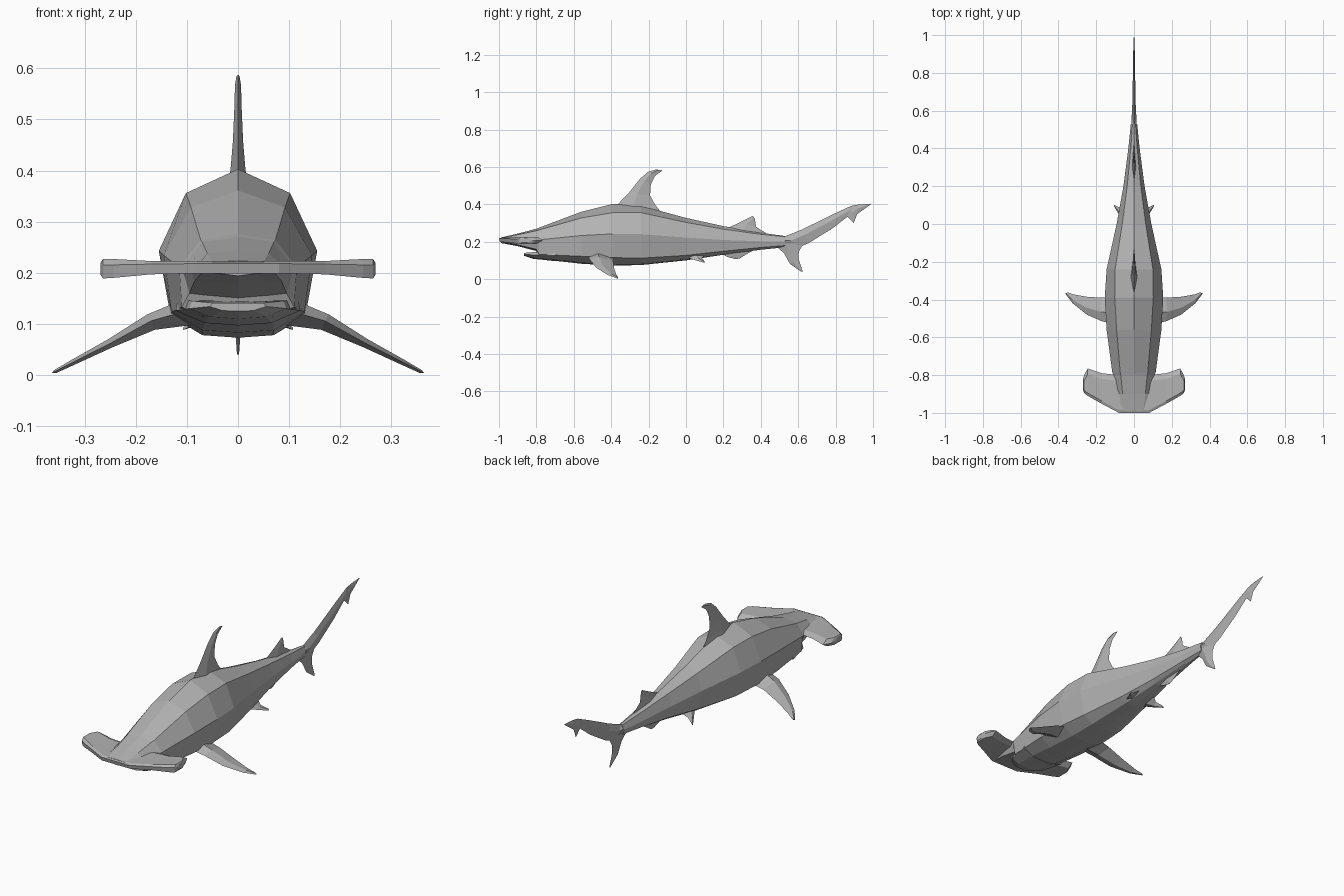
import bpy, bmesh

skin = bpy.data.materials.new("shark grey")
skin.diffuse_color = (0.45, 0.45, 0.45, 1)


def loft(name, rings, mirror=False):
    """Skin closed rings into a flat-shaded solid, optionally mirrored in x."""
    bm = bmesh.new()
    rows = [[bm.verts.new(p) for p in ring] for ring in rings]
    n = len(rows[0])
    for a, b in zip(rows, rows[1:]):
        for i in range(n):
            j = (i + 1) % n
            bm.faces.new((a[i], a[j], b[j], b[i]))
    bm.faces.new(rows[0][::-1])
    bm.faces.new(rows[-1])
    bmesh.ops.recalc_face_normals(bm, faces=bm.faces)
    me = bpy.data.meshes.new(name)
    bm.to_mesh(me)
    bm.free()
    me.materials.append(skin)
    ob = bpy.data.objects.new(name, me)
    bpy.context.collection.objects.link(ob)
    if mirror:
        ob.modifiers.new("mirror", 'MIRROR')
    return ob


def symmetric(y, top, half, bottom):
    """Ring across x from a half outline running top to bottom."""
    return ([(0, y, top)] + [(x, y, z) for x, z in half] + [(0, y, bottom)]
            + [(-x, y, z) for x, z in reversed(half)])


def upright_fin(name, sections):
    """Fin in the x = 0 plane: (lead y, lead z, trail y, trail z, half thickness)."""
    rings = []
    for ly, lz, ty, tz, t in sections:
        my, mz = ly * .6 + ty * .4, lz * .6 + tz * .4
        rings.append([(0, ly, lz), (t, my, mz), (0, ty, tz), (-t, my, mz)])
    return loft(name, rings)


def paired_fin(name, sections):
    """Side fin, mirrored: (lead xyz, trail xyz, half thickness)."""
    rings = []
    for a, b, t in sections:
        m = [p * .6 + q * .4 for p, q in zip(a, b)]
        rings.append([a, (m[0] + t * .5, m[1], m[2] + t), b,
                      (m[0] - t * .5, m[1], m[2] - t)])
    return loft(name, rings, True)


# Body: y, top z, then x/z of upper edge, flank, lower edge and belly edge
stations = [
    (-.99, .225, .05, .224, .08, .215, .07, .203, .04, .201),
    (-.90, .246, .06, .240, .095, .21, .085, .186, .05, .184),
    (-.80, .272, .07, .262, .11, .212, .095, .162, .06, .158),
    (-.785, .278, .073, .266, .115, .213, .11, .135, .065, .115),
    (-.56, .363, .092, .330, .145, .236, .13, .125, .07, .090),
    (-.39, .405, .102, .358, .155, .245, .132, .118, .07, .080),
    (-.24, .395, .100, .358, .145, .243, .12, .115, .066, .083),
    (0, .330, .062, .306, .092, .225, .078, .130, .045, .108),
    (.20, .286, .036, .270, .056, .212, .045, .152, .025, .138),
    (.40, .251, .017, .242, .030, .205, .024, .172, .012, .165),
    (.53, .233, .008, .229, .017, .205, .012, .182, .006, .178)]
loft("body", [symmetric(s[0], s[1], list(zip(s[2::2], s[3::2])), s[9] - .005)
              for s in stations])

# Lower jaw, separated from the snout by the mouth gap
loft("lower_jaw", [
    symmetric(-.865, .143, [(.05, .143), (.055, .136), (.03, .128)], .127),
    symmetric(-.82, .146, [(.09, .147), (.095, .132), (.055, .116)], .112),
    symmetric(-.70, .150, [(.118, .150), (.122, .128), (.066, .104)], .099)])

# Hammer head: x, front y, back y, top z, bottom z
wing = [(0, -1, -.80, .225, .201), (.08, -1, -.80, .225, .201),
        (.17, -.952, -.79, .225, .199), (.245, -.91, -.765, .229, .192),
        (.264, -.895, -.80, .229, .191), (.269, -.88, -.82, .222, .198)]
wing = [(-w[0],) + w[1:] for w in wing[:0:-1]] + wing
rings = []
for x, f, b, t, u in wing:
    m = (t + u) / 2
    rings.append([(x, f, m + .007), (x, f + .015, t), (x, b - .03, t),
                  (x, b, m), (x, b - .03, u), (x, f + .005, u)])
loft("hammer_head", rings)

# Fins on the centre line
upright_fin("dorsal_fin", [
    (-.38, .385, -.14, .37, .018), (-.35, .418, -.165, .40, .014),
    (-.305, .465, -.192, .45, .010), (-.245, .54, -.188, .51, .007),
    (-.20, .578, -.165, .555, .006), (-.16, .589, -.125, .584, .003)])
upright_fin("rear_dorsal_fin", [
    (.21, .27, .44, .24, .010), (.29, .307, .375, .283, .006),
    (.358, .341, .368, .325, .002)])
upright_fin("anal_fin", [
    (.16, .155, .39, .172, .010), (.22, .122, .33, .14, .006),
    (.26, .111, .285, .112, .002)])
upright_fin("tail_upper_lobe", [
    (.48, .237, .48, .178, .017), (.53, .232, .60, .173, .013),
    (.62, .268, .655, .195, .009), (.80, .356, .78, .272, .006),
    (.88, .393, .863, .336, .005), (.892, .396, .897, .303, .004),
    (.92, .401, .915, .350, .004), (.99, .406, .985, .400, .002)])
upright_fin("tail_lower_lobe", [
    (.47, .19, .63, .195, .012), (.525, .14, .603, .15, .009),
    (.555, .085, .602, .11, .006), (.615, .043, .625, .042, .002)])

# Paired fins
paired_fin("pectoral_fin", [
    ((.10, -.53, .128), (.10, -.385, .118), .024),
    ((.17, -.515, .108), (.17, -.39, .102), .015),
    ((.25, -.480, .064), (.25, -.385, .064), .008),
    ((.325, -.42, .026), (.32, -.373, .028), .005),
    ((.364, -.368, .006), (.35, -.362, .012), .003)])
paired_fin("pelvic_fin", [
    ((.045, -.01, .125), (.04, .10, .135), .012),
    ((.08, .05, .104), (.07, .085, .115), .007),
    ((.108, .098, .090), (.103, .10, .098), .002)])

# Rest the model on the ground: lowest tip at z = 0
for ob in bpy.context.collection.objects:
    ob.location.z -= .002
